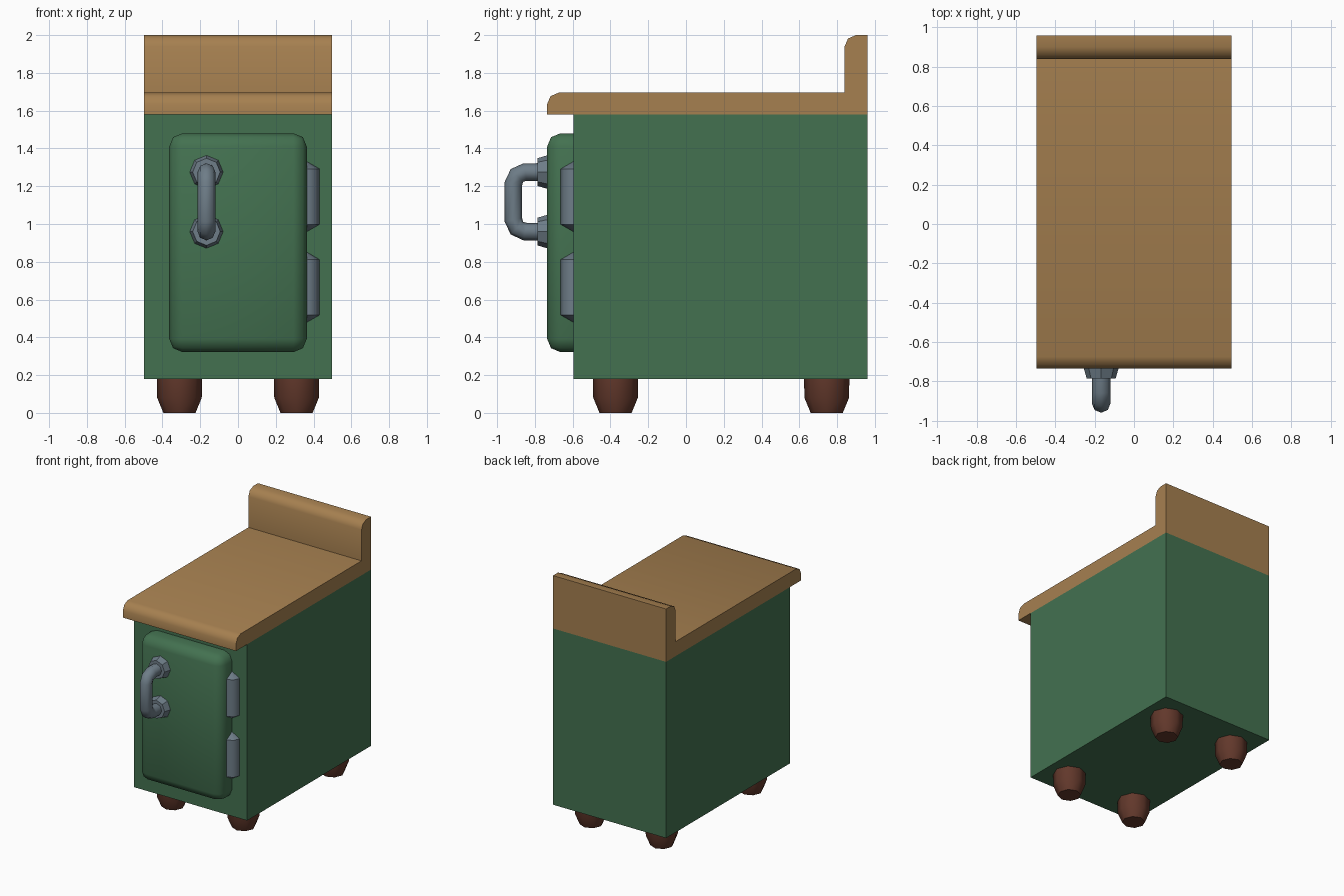
import bpy, bmesh, math
from mathutils import Vector, Matrix

if "Cube" in bpy.data.objects:
    bpy.data.objects.remove(bpy.data.objects["Cube"])


def material(name, rgb):
    m = bpy.data.materials.new(name)
    lin = [((c / 255 + 0.055) / 1.055) ** 2.4 for c in rgb]
    m.diffuse_color = (*lin, 1)
    m.use_nodes = True
    m.node_tree.nodes["Principled BSDF"].inputs["Base Color"].default_value = m.diffuse_color
    return m


GREEN = material("green paint", (67, 113, 80))
WOOD = material("tan wood", (166, 128, 80))
METAL = material("grey metal", (110, 125, 136))
BROWN = material("dark brown wood", (98, 56, 43))


def finish(name, bm, mat, angle=50):
    """Turn a bmesh into an object, smooth below the given edge angle."""
    bmesh.ops.recalc_face_normals(bm, faces=bm.faces)
    for f in bm.faces:
        f.smooth = True
    for e in bm.edges:
        e.smooth = e.calc_face_angle(0) < math.radians(angle)
    me = bpy.data.meshes.new(name)
    bm.to_mesh(me)
    bm.free()
    me.materials.append(mat)
    ob = bpy.data.objects.new(name, me)
    bpy.context.collection.objects.link(ob)
    return ob


def box(x0, x1, y0, y1, z0, z1):
    bm = bmesh.new()
    size = Matrix.Diagonal((x1 - x0, y1 - y0, z1 - z0, 1))
    mid = Matrix.Translation(((x0 + x1) / 2, (y0 + y1) / 2, (z0 + z1) / 2))
    bmesh.ops.create_cube(bm, size=1, matrix=mid @ size)
    return bm


def loft(rings):
    """Skin a list of equal-length point rings and cap both ends."""
    bm = bmesh.new()
    vs = [[bm.verts.new(p) for p in r] for r in rings]
    n = len(vs[0])
    for a, b in zip(vs, vs[1:]):
        for i in range(n):
            j = (i + 1) % n
            bm.faces.new((a[i], a[j], b[j], b[i]))
    bm.faces.new(vs[0])
    bm.faces.new(vs[-1])
    return bm


def ring(center, u, v, r, n=8):
    c, u, v = Vector(center), Vector(u), Vector(v)
    return [c + r * (math.cos(t) * u + math.sin(t) * v)
            for t in (2 * math.pi * i / n for i in range(n))]


X, Y, Z = (1, 0, 0), (0, 1, 0), (0, 0, 1)
W = 0.497

# Cabinet body
finish("cabinet_body", box(-W, W, -0.595, 0.96, 0.18, 1.58), GREEN)

# Worktop with raised back, one profile across the width
profile = [(-0.735, 1.58), (-0.735, 1.635), (-0.717, 1.677), (-0.675, 1.695),
           (0.84, 1.695), (0.84, 1.94), (0.858, 1.982), (0.90, 2.0),
           (0.96, 2.0), (0.96, 1.58)]
finish("worktop", loft([[(x, y, z) for y, z in profile] for x in (-W, W)]), WOOD)

# Door, rounded on every edge except at the back
bm = box(-0.364, 0.364, -0.735, -0.594, 0.322, 1.48)
edges = [e for e in bm.edges if min(v.co.y for v in e.verts) < -0.7]
bmesh.ops.bevel(bm, geom=edges, offset=0.07, segments=2, profile=0.5,
                affect='EDGES')
finish("door", bm, GREEN)

# Hinges: upright pins with pointed ends
for name, z0, z1 in (("upper_hinge", 0.96, 1.33), ("lower_hinge", 0.48, 0.85)):
    levels = ((z0, 0.004), (z0 + 0.038, 0.07), (z1 - 0.038, 0.07), (z1, 0.004))
    finish(name, loft([ring((0.362, -0.594, z), X, Y, r) for z, r in levels]), METAL)

# Handle mounts
HX = -0.167
for name, z in (("upper_handle_mount", 1.275), ("lower_handle_mount", 0.96)):
    finish(name, loft([ring((HX, -0.73, z), X, Z, 0.09),
                       ring((HX, -0.787, z), X, Z, 0.073)]), METAL, 40)

# Handle bar: tube swept along a bracket-shaped path
path = [(-0.74, 1.275), (-0.852, 1.275), (-0.895, 1.257), (-0.914, 1.213)]
path += [(y, 2.235 - z) for y, z in reversed(path)]
pts = [Vector((HX, y, z)) for y, z in path]
rings = []
for i, p in enumerate(pts):
    t = Vector((0, 0, 0))
    if i > 0:
        t += (p - pts[i - 1]).normalized()
    if i < len(pts) - 1:
        t += (pts[i + 1] - p).normalized()
    rings.append(ring(p, X, t.normalized().cross(Vector(X)), 0.047))
finish("handle_bar", loft(rings), METAL)

# Four tapered feet
for fx, side in ((-0.31, "left"), (0.31, "right")):
    for fy, end in ((-0.373, "front"), (0.745, "back")):
        levels = ((0.0, 0.085), (0.08, 0.118), (0.182, 0.12))
        finish(f"{end}_{side}_foot",
               loft([ring((fx, fy, z), X, Y, r) for z, r in levels]), BROWN)
